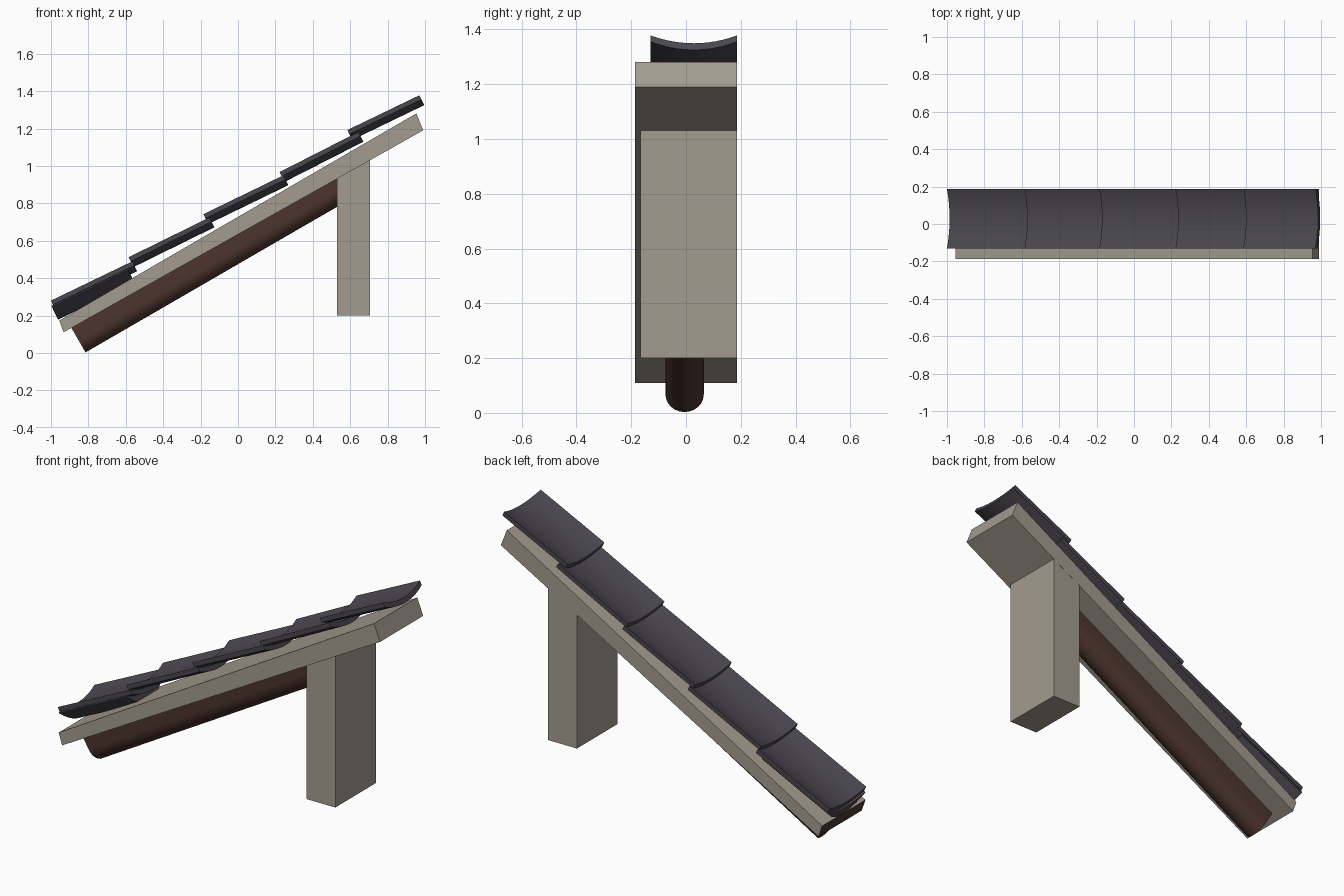
import bpy, bmesh, math
from mathutils import Vector

if "Cube" in bpy.data.objects:
    bpy.data.objects.remove(bpy.data.objects["Cube"])


def material(name, rgb):
    m = bpy.data.materials.new(name)
    m.diffuse_color = (*rgb, 1)
    m.use_nodes = True
    m.node_tree.nodes["Principled BSDF"].inputs["Base Color"].default_value = m.diffuse_color
    return m


STONE = material("pale_grey_wood", (0.37, 0.33, 0.275))
BROWN = material("dark_brown_wood", (0.075, 0.036, 0.027))
SLATE = material("slate_tile", (0.068, 0.062, 0.078))


def loft(name, rings, mats):
    """Join two matching closed rings with sides and end caps."""
    bm = bmesh.new()
    a, b = [[bm.verts.new(p) for p in ring] for ring in rings]
    n = len(a)
    for i in range(n):
        j = (i + 1) % n
        bm.faces.new((a[i], a[j], b[j], b[i]))
    bm.faces.new(a[::-1])
    bm.faces.new(b)
    bmesh.ops.recalc_face_normals(bm, faces=bm.faces)
    me = bpy.data.meshes.new(name)
    bm.to_mesh(me)
    bm.free()
    ob = bpy.data.objects.new(name, me)
    bpy.context.collection.objects.link(ob)
    for m in mats:
        me.materials.append(m)
    return ob


def smooth(ob):
    bpy.ops.object.select_all(action='DESELECT')
    ob.select_set(True)
    bpy.context.view_layer.objects.active = ob
    bpy.ops.object.shade_smooth_by_angle(angle=math.radians(35))


def side_prism(name, outline, y0, y1, mats):
    """Extrude an x-z outline across y."""
    return loft(name, [[(x, y, z) for x, z in outline] for y in (y0, y1)], mats)


def sweep(name, section, start, end, mat):
    """Sweep a (y, normal) section along a sloping x-z line."""
    s, e = Vector((start[0], 0, start[1])), Vector((end[0], 0, end[1]))
    d = (e - s).normalized()
    up = Vector((-d.z, 0, d.x))
    ob = loft(name, [[p + up * n + Vector((0, y, 0)) for y, n in section]
                     for p in (s, e)], [mat])
    smooth(ob)
    return ob


def trough(y0, y1, top_sag, edge, bottom_sag, n=12):
    """Upward-concave tile section; zero height is at the top edges."""
    mid, half = (y0 + y1) / 2, (y1 - y0) / 2
    ts = [-1 + 2 * i / n for i in range(n + 1)]
    top = [(mid + half * t, -top_sag * (1 - t * t)) for t in ts]
    low = [(mid + half * t, -edge - bottom_sag * (1 - t * t)) for t in reversed(ts)]
    return top + low


# Sloping rafter board, with a dark lower end
board = side_prism("rafter_board",
                   [(-0.955, 0.174), (-0.933, 0.11), (0.99, 1.19), (0.954, 1.281)],
                   -0.187, 0.187, [STONE, BROWN])
for f in board.data.polygons:
    if f.normal.x < -0.7:
        f.material_index = 1

# Upright post, cut to the slope of the board
side_prism("post", [(0.53, 0.2), (0.705, 0.2), (0.705, 1.04), (0.53, 0.942)],
           -0.166, 0.186, [STONE])

# Round-bottomed log under the board, ending inside the post
log_section = [(0.065, 0.155)]
log_section += [(-0.005 + 0.07 * math.cos(a), 0.075 - 0.075 * math.sin(a))
                for a in [math.pi * i / 12 for i in range(13)]]
log_section += [(-0.075, 0.155)]
sweep("log", log_section, (-0.815, 0.003), (0.60, 0.822), BROWN)

# Overlapping curved roof tiles
tile_section = trough(-0.13, 0.187, 0.032, 0.025, 0.034)
tiles = [((-1.0, 0.28), (-0.565, 0.49)),
         ((-0.585, 0.512), (-0.152, 0.725)),
         ((-0.185, 0.742), (0.243, 0.95)),
         ((0.222, 0.967), (0.644, 1.182)),
         ((0.585, 1.192), (0.97, 1.378))]
for i, (a, b) in enumerate(tiles):
    sweep(f"roof_tile_{i + 1}", tile_section, a, b, SLATE)

# Deeper starter tile under the lowest one
sweep("starter_tile", trough(-0.125, 0.183, 0.032, 0.008, 0.074),
      (-0.998, 0.252), (-0.59, 0.45), SLATE)
